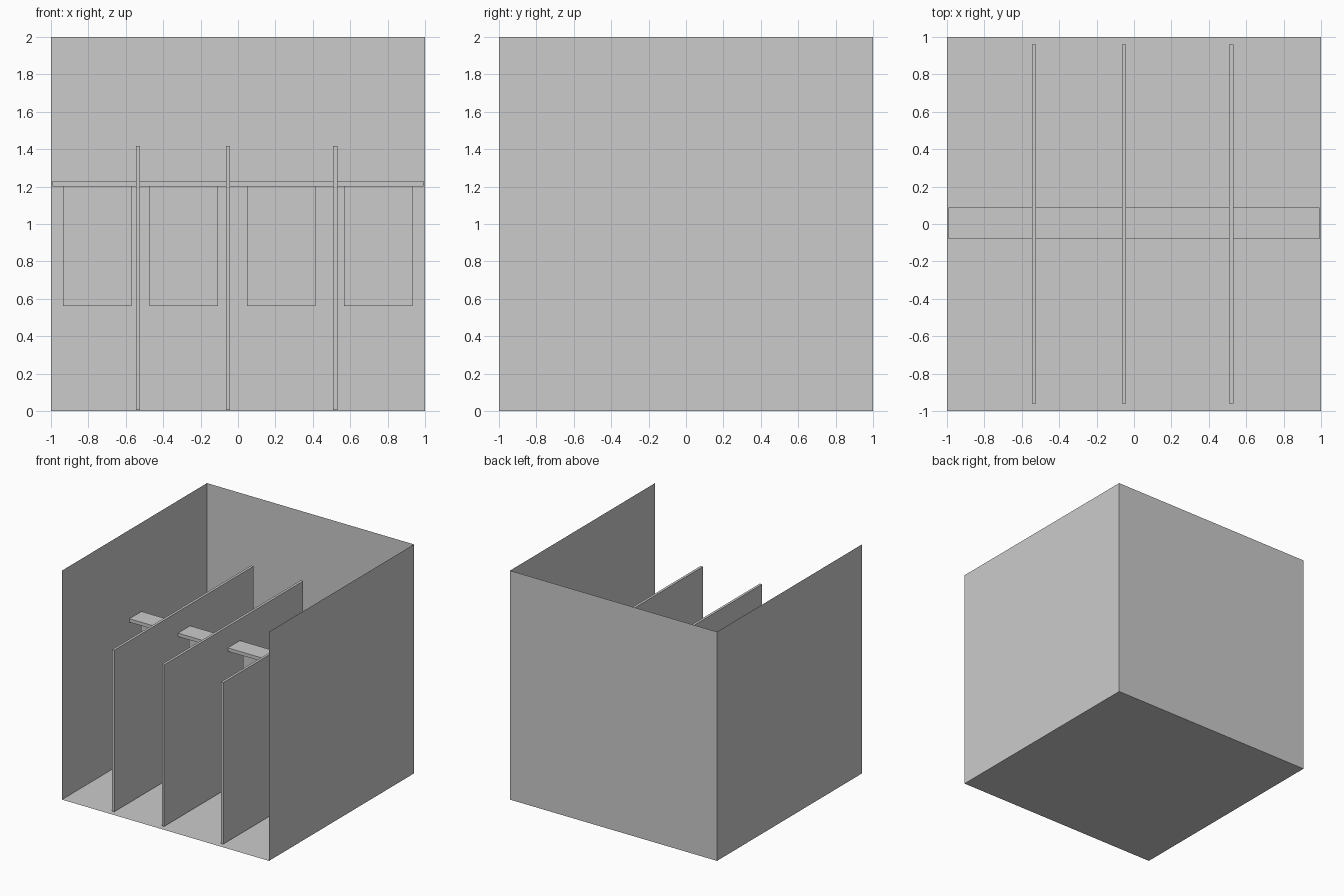
import bpy, bmesh

if "Cube" in bpy.data.objects:
    bpy.data.objects.remove(bpy.data.objects["Cube"])


def box(name, x0, x1, y0, y1, z0, z1):
    """Axis-aligned box from its limits."""
    bm = bmesh.new()
    bmesh.ops.create_cube(bm, size=1)
    for v in bm.verts:
        v.co.x = x1 if v.co.x > 0 else x0
        v.co.y = y1 if v.co.y > 0 else y0
        v.co.z = z1 if v.co.z > 0 else z0
    return finish(name, bm)


def finish(name, bm):
    mesh = bpy.data.meshes.new(name)
    bm.to_mesh(mesh)
    bm.free()
    obj = bpy.data.objects.new(name, mesh)
    bpy.context.collection.objects.link(obj)
    return obj


# Room shell: thin sheets, with the front and top left open
bm = bmesh.new()
bmesh.ops.create_cube(bm, size=2)
bmesh.ops.translate(bm, verts=bm.verts, vec=(0, 0, 1))
bm.normal_update()
open_sides = [f for f in bm.faces if f.normal.y < -0.5 or f.normal.z > 0.5]
bmesh.ops.delete(bm, geom=open_sides, context='FACES')
finish("room_shell", bm)

# Lane dividers running front to back
for i, x in enumerate((-0.534, -0.053, 0.52)):
    box(f"lane_divider_{i + 1}", x - 0.011, x + 0.011, -0.96, 0.96, 0.006, 1.417)

# Cross beam over the lanes
box("cross_beam", -0.993, 0.993, -0.08, 0.087, 1.20, 1.23)

# Thin panels hanging from the beam, one per lane
for i, x in enumerate((-0.752, -0.291, 0.231, 0.749)):
    box(f"hanging_panel_{i + 1}", x - 0.183, x + 0.183, 0.0, 0.008, 0.562, 1.20)
